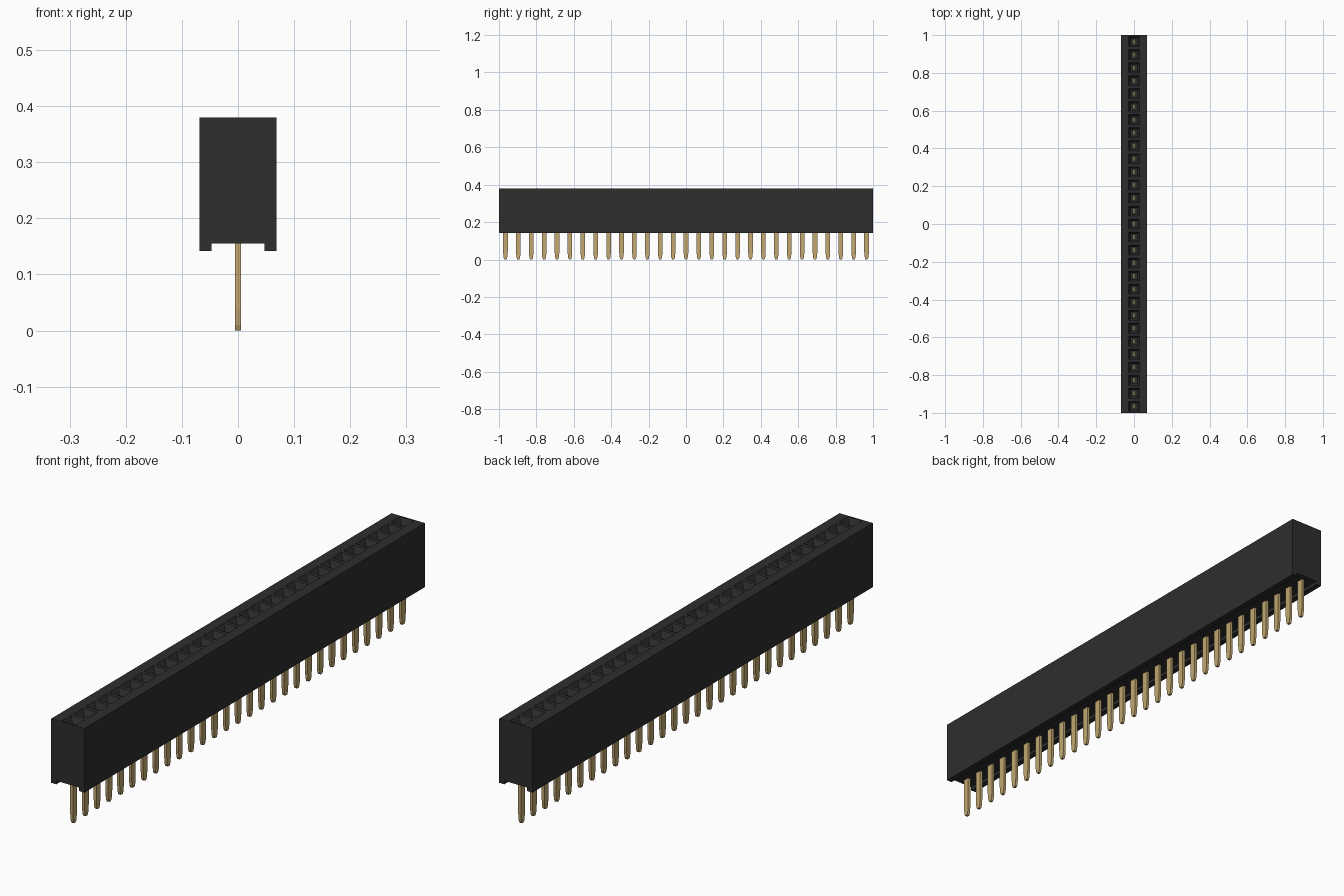
import bpy, bmesh

cube = bpy.data.objects.get("Cube")
if cube:
    bpy.data.objects.remove(cube, do_unlink=True)

COUNT = 29
PITCH = 2.0 / COUNT
HALF_W = 0.0685
TOP, FOOT, RECESS = 0.38, 0.142, 0.155


def make_material(name, rgb, roughness):
    m = bpy.data.materials.new(name)
    m.use_nodes = True
    m.diffuse_color = (*rgb, 1)
    bsdf = m.node_tree.nodes["Principled BSDF"]
    bsdf.inputs["Base Color"].default_value = (*rgb, 1)
    bsdf.inputs["Roughness"].default_value = roughness
    return m


def finish(bm, name, mat):
    bmesh.ops.remove_doubles(bm, verts=bm.verts, dist=1e-5)
    bmesh.ops.recalc_face_normals(bm, faces=bm.faces)
    mesh = bpy.data.meshes.new(name)
    bm.to_mesh(mesh)
    bm.free()
    mesh.materials.append(mat)
    ob = bpy.data.objects.new(name, mesh)
    bpy.context.collection.objects.link(ob)
    return ob


def add_face(bm, points):
    return bm.faces.new([bm.verts.new(p) for p in points])


def bridge(bm, a, b):
    """Quads between two rings with the same number of points."""
    for i in range(len(a)):
        j = (i + 1) % len(a)
        add_face(bm, (a[i], a[j], b[j], b[i]))


def rectangle(hx, hy, y, z):
    return [(-hx, y - hy, z), (hx, y - hy, z), (hx, y + hy, z), (-hx, y + hy, z)]


black = make_material("black plastic", (0.027, 0.027, 0.027), 0.6)
gold = make_material("gold contact", (0.54, 0.39, 0.165), 0.4)
centres = [-1 + PITCH * (i + 0.5) for i in range(COUNT)]

# Housing: cross-section with a channel underneath, one socket per cell
section = [(HALF_W, TOP), (HALF_W, FOOT), (0.047, FOOT), (0.047, RECESS),
           (-0.047, RECESS), (-0.047, FOOT), (-HALF_W, FOOT), (-HALF_W, TOP)]
bm = bmesh.new()
for y in centres:
    y0, y1 = y - PITCH / 2, y + PITCH / 2
    for (xa, za), (xb, zb) in zip(section, section[1:]):
        add_face(bm, ((xa, y0, za), (xb, y0, zb), (xb, y1, zb), (xa, y1, za)))
    # Flat rim, sloped lead-in, straight shaft and socket floor
    rings = [rectangle(HALF_W, PITCH / 2, y, TOP),
             rectangle(0.029, 0.027, y, TOP),
             rectangle(0.017, 0.017, y, TOP - 0.022),
             rectangle(0.017, 0.017, y, 0.20)]
    for a, b in zip(rings, rings[1:]):
        bridge(bm, a, b)
    add_face(bm, rings[-1])
for y in (-1, 1):
    add_face(bm, [(x, y, z) for x, z in section])
finish(bm, "housing", black)

# Pins: flat blades with a rounded, tapered tip, reaching up into the sockets
half_outline = [(0.0055, 0.0), (0.0095, 0.010), (0.0125, 0.038), (0.0125, 0.35)]
outline = half_outline + [(-y, z) for y, z in reversed(half_outline)]
for n, y in enumerate(centres, 1):
    bm = bmesh.new()
    sides = [[(x, y + dy, z) for dy, z in outline] for x in (-0.0053, 0.0053)]
    bridge(bm, *sides)
    for side in sides:
        add_face(bm, side)
    finish(bm, f"pin_{n:02d}", gold)
